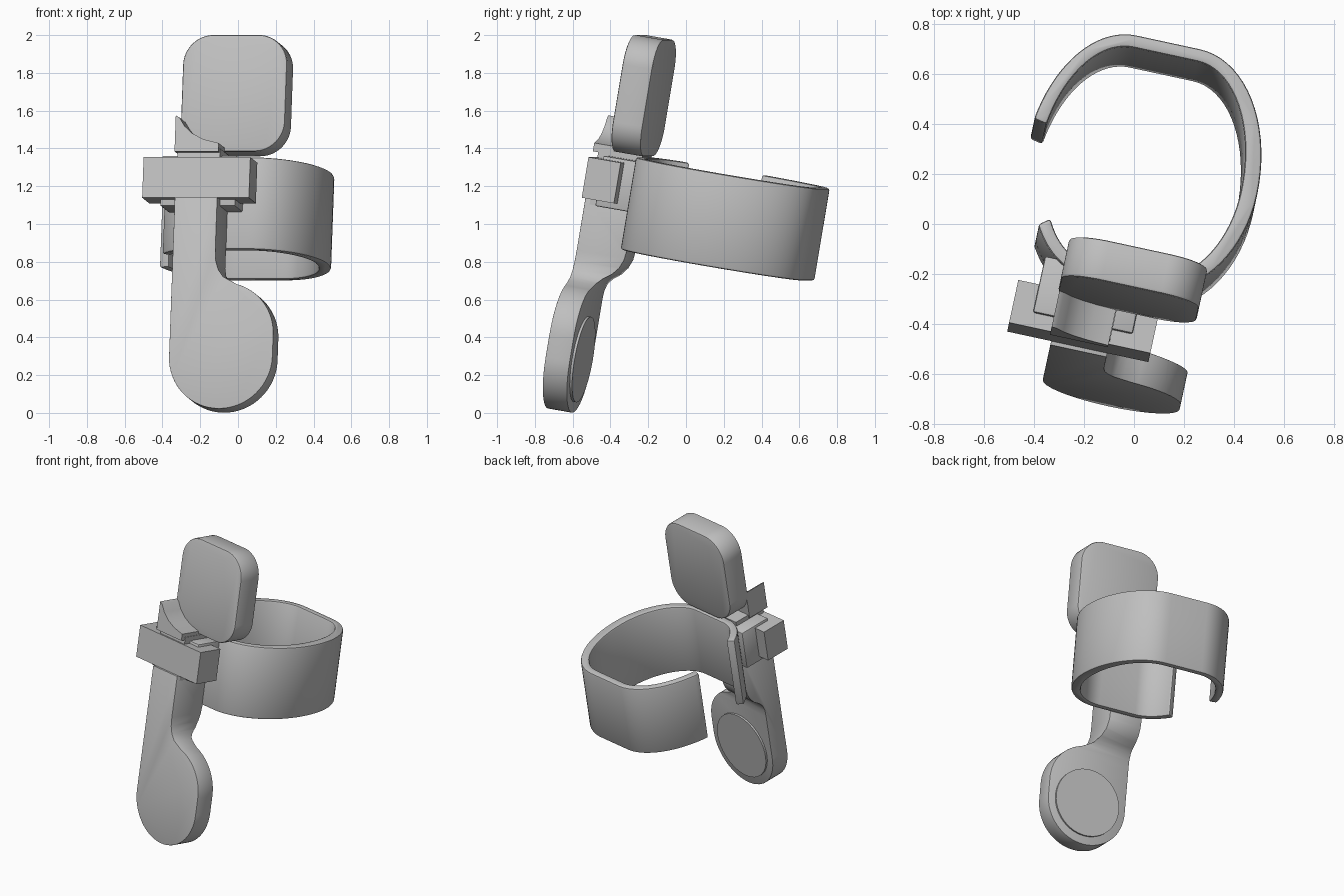
import bpy, bmesh
from math import sin, cos, pi, radians
from mathutils import Matrix

cube = bpy.data.objects.get("Cube")
if cube:
    bpy.data.objects.remove(cube, do_unlink=True)

# Whole device is turned and leans back; parts are built upright (u across, v back, w up)
POSE = Matrix.Rotation(radians(-12.2), 4, 'Z') @ Matrix.Rotation(radians(-9.7), 4, 'X')

grey = bpy.data.materials.new("plain_grey")
GREY = (0.52, 0.52, 0.52, 1)
grey.use_nodes = True
grey.diffuse_color = GREY
grey.node_tree.nodes["Principled BSDF"].inputs["Base Color"].default_value = GREY


def prism(name, pts, lo, hi, axis):
    """Extrude a 2D outline from lo to hi along axis u, v or w."""
    place = {'u': lambda a, b, t: (t, a, b),
             'v': lambda a, b, t: (a, t, b),
             'w': lambda a, b, t: (a, b, t)}[axis]
    bm = bmesh.new()
    rows = [[bm.verts.new(place(a, b, t)) for a, b in pts] for t in (lo, hi)]
    n = len(pts)
    bm.faces.new(rows[0])
    bm.faces.new(rows[1][::-1])
    for i in range(n):
        j = (i + 1) % n
        bm.faces.new((rows[0][i], rows[1][i], rows[1][j], rows[0][j]))
    bmesh.ops.recalc_face_normals(bm, faces=bm.faces)
    me = bpy.data.meshes.new(name)
    bm.to_mesh(me)
    bm.free()
    me.materials.append(grey)
    ob = bpy.data.objects.new(name, me)
    bpy.context.collection.objects.link(ob)
    ob.matrix_world = POSE
    return ob


def finish(ob, bevel=0.0, cutter=None):
    """Apply the boolean and edge rounding, then smooth shade."""
    bpy.ops.object.select_all(action='DESELECT')
    bpy.context.view_layer.objects.active = ob
    ob.select_set(True)
    if cutter:
        mod = ob.modifiers.new("shape", 'BOOLEAN')
        mod.operation, mod.object, mod.solver = 'INTERSECT', cutter, 'EXACT'
        bpy.ops.object.modifier_apply(modifier=mod.name)
        bpy.data.objects.remove(cutter, do_unlink=True)
    if bevel:
        mod = ob.modifiers.new("rounding", 'BEVEL')
        mod.width, mod.segments = bevel, 2
        mod.limit_method, mod.angle_limit = 'ANGLE', radians(50)
        bpy.ops.object.modifier_apply(modifier=mod.name)
    bpy.ops.object.shade_smooth_by_angle(angle=radians(32))


def arc(cx, cy, r, a0, a1, n=16):
    angles = [radians(a0 + (a1 - a0) * i / n) for i in range(n + 1)]
    return [(cx + r * cos(a), cy + r * sin(a)) for a in angles]


def rect(a0, a1, b0, b1):
    return [(a0, b0), (a1, b0), (a1, b1), (a0, b1)]


def rounded(a0, a1, b0, b1, r):
    return (arc(a1 - r, b1 - r, r, 0, 90) + arc(a0 + r, b1 - r, r, 90, 180)
            + arc(a0 + r, b0 + r, r, 180, 270) + arc(a1 - r, b0 + r, r, 270, 360))


# Open wrist band: flat front and back joined by elliptical corners, gap on one side
def band_side(back_left, right, front_left, back, front):
    def corner(sign, ru, rv, a0, a1, n=18):
        angles = [a0 + (a1 - a0) * i / n for i in range(n + 1)]
        return [(-0.02 + sign * 0.13 + ru * cos(a), rv * sin(a)) for a in angles]
    return (corner(-1, back_left, back, pi - 0.21, pi / 2)
            + corner(1, right, back, pi / 2, 0)
            + corner(1, right, front, 0, -pi / 2)[1:]
            + corner(-1, front_left, front, -pi / 2, -pi + 0.715))


band = prism("wrist_band", band_side(0.337, 0.347, 0.298, 0.53, 0.465)
             + band_side(0.282, 0.28, 0.24, 0.478, 0.413)[::-1], 0.80, 1.295, 'w')
finish(band, 0.012)

# Upper pad
finish(prism("upper_pad", rounded(-0.24, 0.325, 1.305, 1.932, 0.16),
             -0.582, -0.417, 'v'), 0.012)

# Clamp block, its rail and the core that passes through it
finish(prism("clamp_block", rect(-0.405, 0.173, 1.034, 1.252), -0.712, -0.535, 'v'))
finish(prism("clamp_rail", rect(-0.32, 0.087, 1.0, 1.27), -0.652, -0.42, 'v'), 0.008)
finish(prism("clamp_core", rect(-0.225, 0.005, 1.0, 1.30), -0.70, -0.46, 'v'))

# Scooped thumb rest in front of the pad
scoop = [(-0.235, 1.28), (-0.235, 1.473), (-0.215, 1.462), (-0.185, 1.415),
         (-0.14, 1.375), (-0.08, 1.345), (-0.02, 1.33), (0.002, 1.325), (0.002, 1.28)]
finish(prism("thumb_rest", scoop, -0.73, -0.57, 'v'))

# Lower lever: stem flowing into a round paddle, thinned behind by a side profile
CU, R = 0.055, 0.28
outline = ([(-0.225, 1.034), (0.005, 1.034), (0.005, 0.75), (0.010, 0.69),
            (0.025, 0.645), (0.052, 0.608), (0.088, 0.588)]
           + arc(CU, 0.297, R, 75, 0) + arc(CU, 0.179, R, 0, -180, 32))
lever = prism("lower_lever", outline, -0.728, -0.45, 'v')
side = [(-0.8, -0.3), (-0.595, -0.3), (-0.595, 0.50), (-0.593, 0.55), (-0.58, 0.595),
        (-0.555, 0.625), (-0.515, 0.655), (-0.484, 0.695), (-0.466, 0.74),
        (-0.46, 0.79), (-0.46, 1.2), (-0.8, 1.2)]
cutter = prism("lever_cutter", side, -1, 1, 'u')
cutter.hide_render = True
finish(lever, 0.01, cutter)

# Round raised button on the back of the paddle
finish(prism("paddle_button", arc(CU, 0.187, 0.23, 0, 352.5, 47), -0.61, -0.582, 'v'))
